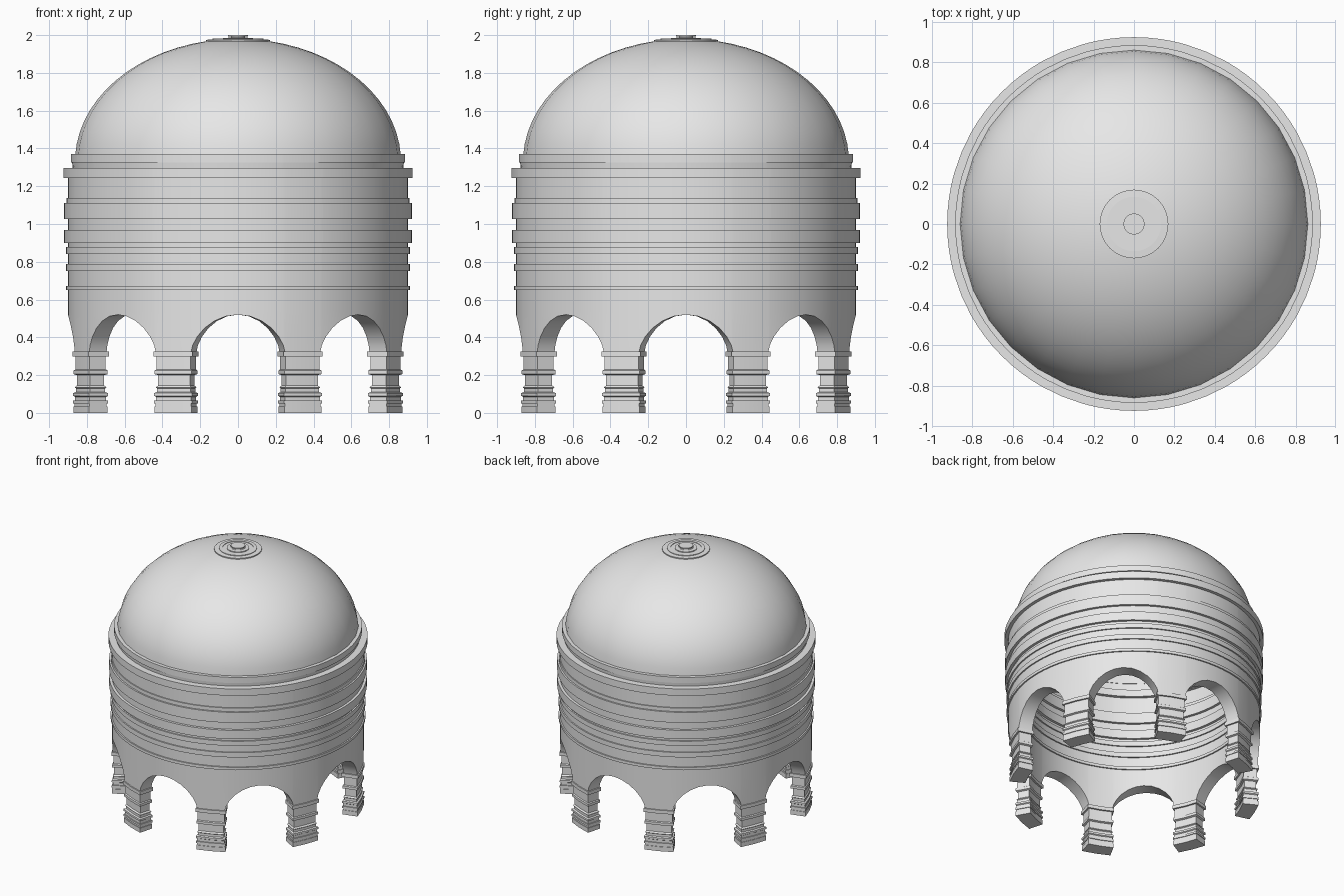
import bpy, bmesh
from math import sin, cos, pi, radians

cube = bpy.data.objects.get("Cube")
if cube:
    bpy.data.objects.remove(cube, do_unlink=True)

stone = bpy.data.materials.new("pale stone")
stone.use_nodes = True
stone.diffuse_color = (0.8, 0.8, 0.8, 1)
stone.node_tree.nodes["Principled BSDF"].inputs["Base Color"].default_value = (0.8, 0.8, 0.8, 1)

R_OUT, R_IN = 0.9, 0.795      # wall faces
HALF_ARCH = radians(16)       # half the opening of one arch
BAY = radians(45)
SPRING, CROWN = 0.325, 0.52   # arch foot and top


def finish(bm, name, angle=30):
    bmesh.ops.remove_doubles(bm, verts=bm.verts, dist=1e-5)
    bmesh.ops.recalc_face_normals(bm, faces=bm.faces)
    mesh = bpy.data.meshes.new(name)
    bm.to_mesh(mesh)
    bm.free()
    mesh.materials.append(stone)
    ob = bpy.data.objects.new(name, mesh)
    bpy.context.collection.objects.link(ob)
    bpy.ops.object.select_all(action='DESELECT')
    ob.select_set(True)
    bpy.context.view_layer.objects.active = ob
    bpy.ops.object.shade_smooth_by_angle(angle=radians(angle))
    return ob


def skin(bm, loops, wrap_loops):
    """Join rows of points with quads; each row is a closed ring."""
    rows = [[bm.verts.new(p) for p in row] for row in loops]
    n = len(rows[0])
    pairs = list(zip(rows, rows[1:]))
    if wrap_loops:
        pairs.append((rows[-1], rows[0]))
    for a, b in pairs:
        for i in range(n):
            j = (i + 1) % n
            bm.faces.new((a[i], a[j], b[j], b[i]))
    return rows


def polar(r, a, z):
    return (r * cos(a), r * sin(a), z)


def lathe(name, profile, segments):
    """Closed profile of (r, z) turned around the z axis."""
    bm = bmesh.new()
    skin(bm, [[polar(r, 2 * pi * k / segments, z) for r, z in profile]
              for k in range(segments)], True)
    bmesh.ops.remove_doubles(bm, verts=bm.verts, dist=1e-5)
    bmesh.ops.dissolve_degenerate(bm, edges=bm.edges, dist=1e-6)
    return finish(bm, name)


# Drum wall: bands are (bottom, top, projection), mirrored on the inside
bands = [(0.65, 0.672, 0.01), (0.751, 0.788, 0.01), (0.841, 0.878, 0.01),
         (0.9, 0.968, 0.02), (1.027, 1.11, 0.02), (1.11, 1.138, 0.008),
         (1.243, 1.297, 0.025)]
steps = [(0, 0.54)]
for low, high, out in bands:
    steps += [(0, low), (out, low), (out, high), (0, high)]
parapet = [(0.875, 1.297), (0.878, 1.325), (0.885, 1.325), (0.885, 1.37)]
outer = [(R_OUT + o, z) for o, z in steps] + parapet
inner = [(R_IN, 1.37)] + [(R_IN - o, z) for o, z in reversed(steps)]


def wall_section(a, bottom):
    ring = [(R_OUT, bottom)] + outer + inner + [(R_IN, bottom)]
    return [polar(r, a, z) for r, z in ring]


bm = bmesh.new()
sections = []
ARCH_STEPS = 12
for bay in range(8):
    for i in range(ARCH_STEPS + 1):
        t = -cos(pi * i / ARCH_STEPS)
        z = SPRING + (CROWN - SPRING) * max(0, 1 - t * t) ** 0.65
        sections.append(wall_section(bay * BAY + t * HALF_ARCH, z))
    sections.append(wall_section((bay + 0.5) * BAY, SPRING))
skin(bm, sections, True)
finish(bm, "arcaded_drum_wall")

# Piers: stacked mouldings as (height, projection)
mouldings = [(0, 0.004), (0.035, 0.004), (0.035, 0.0), (0.05, 0.0), (0.05, 0.006),
             (0.065, 0.006), (0.065, -0.002), (0.085, -0.002), (0.09, 0.006),
             (0.105, 0.006), (0.11, -0.006), (0.13, -0.006), (0.135, 0.0),
             (0.145, -0.01), (0.2, -0.01), (0.205, 0.004), (0.225, 0.004),
             (0.23, -0.004), (0.298, -0.004), (0.298, 0.009), (SPRING, 0.009)]
PIER_HALF = BAY / 2 - HALF_ARCH
for k in range(8):
    mid = (k + 0.5) * BAY
    bm = bmesh.new()
    rings = []
    for z, o in mouldings:
        h = PIER_HALF + o / R_OUT
        rings.append([polar(R_OUT + o, mid + s * h, z) for s in (-1, 0, 1)]
                     + [polar(R_IN - o, mid + s * h, z) for s in (1, 0, -1)])
    rows = skin(bm, rings, False)
    bm.faces.new(rows[0])
    bm.faces.new(rows[-1])
    finish(bm, f"pier_{k + 1}", 25)

# Dome shell
DOME_STEPS = 16
arc = [0.05 + (pi / 2 - 0.05) * i / DOME_STEPS for i in range(DOME_STEPS + 1)]
shell = [(0.863 * cos(t), 1.33 + 0.65 * sin(t)) for t in arc]
lining = [(R_IN * cos(t), 1.33 + 0.59 * sin(t)) for t in reversed(arc)]
lathe("dome", shell + lining, 32)

# Crown disc with stepped rings, and the finial on it
lathe("crown_disc", [(0, 1.96), (0.17, 1.96), (0.17, 1.975), (0.135, 1.977),
                     (0.135, 1.982), (0.11, 1.982), (0.11, 1.978), (0.08, 1.978),
                     (0.08, 1.984), (0, 1.984)], 32)
lathe("finial", [(0, 1.975), (0.052, 1.975), (0.052, 1.986), (0.036, 1.988),
                 (0.036, 1.992), (0.052, 1.993), (0.052, 2.0), (0, 2.0)], 24)
